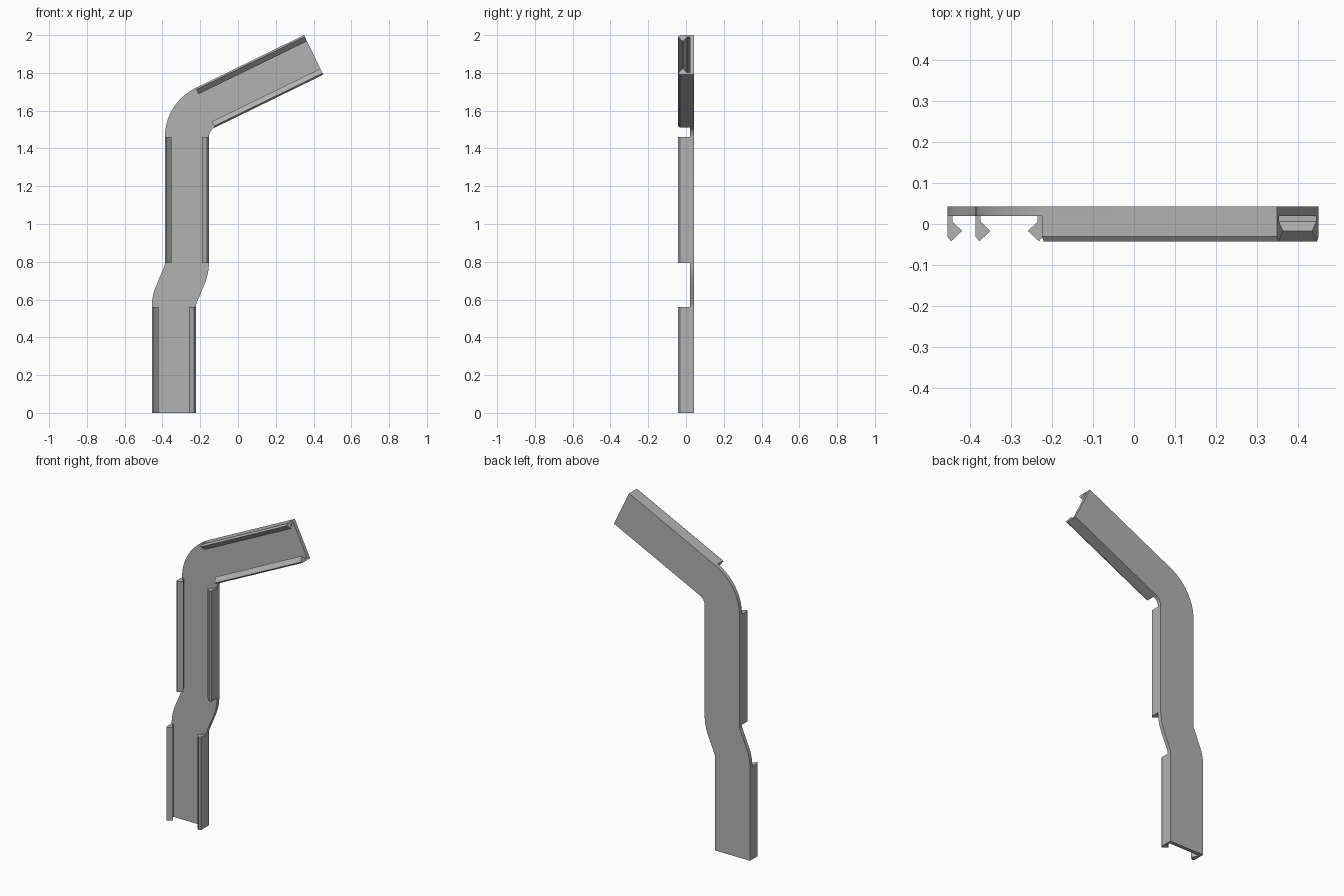
import bpy, bmesh
from math import sin, cos, radians

cube = bpy.data.objects.get("Cube")
if cube:
    bpy.data.objects.remove(cube, do_unlink=True)

grey = bpy.data.materials.new("plain grey")
grey.use_nodes = True
colour = (0.45, 0.45, 0.45, 1)
grey.diffuse_color = colour
grey.node_tree.nodes["Principled BSDF"].inputs["Base Color"].default_value = colour

HALF = 0.1165       # half the channel width
BACK, FACE, FRONT = 0.0425, 0.02, -0.0425
BEND = 0.1725       # centreline radius of every bend


def sweep(name, profile, frames):
    """Sweep a (sideways, y) profile through (x, z, heading) frames."""
    bm = bmesh.new()
    rings = [[bm.verts.new((x + u * cos(a), y, z - u * sin(a))) for u, y in profile]
             for x, z, a in frames]
    n = len(profile)
    for r, s in zip(rings, rings[1:]):
        for i in range(n):
            j = (i + 1) % n
            bm.faces.new((r[i], r[j], s[j], s[i]))
    bm.faces.new(rings[0])
    bm.faces.new(rings[-1])
    bmesh.ops.recalc_face_normals(bm, faces=bm.faces)
    mesh = bpy.data.meshes.new(name)
    bm.to_mesh(mesh)
    bm.free()
    mesh.materials.append(grey)
    obj = bpy.data.objects.new(name, mesh)
    bpy.context.collection.objects.link(obj)
    bpy.ops.object.select_all(action="DESELECT")
    obj.select_set(True)
    bpy.context.view_layer.objects.active = obj
    bpy.ops.object.shade_smooth_by_angle(angle=radians(20))


path = [(-0.34, 0.0, 0.0)]


def straight(length):
    x, z, a = path[-1]
    path.append((x + length * sin(a), z + length * cos(a), a))
    return path[-2:]


def bend(degrees, steps):
    """Turn right for positive angles, left for negative ones."""
    x, z, a = path[-1]
    side = 1 if degrees > 0 else -1
    cx, cz = x + side * BEND * cos(a), z - side * BEND * sin(a)
    for i in range(1, steps + 1):
        b = a + radians(degrees) * i / steps
        path.append((cx - side * BEND * cos(b), cz + side * BEND * sin(b), b))


# Route of the channel
lower = straight(0.56)
bend(23, 8)
straight(0.107)
bend(-23, 8)
middle = straight(1.46 - path[-1][1])
bend(64, 16)
upper = straight(0.639)

# Back plate along the whole route
sweep("back_plate", [(-HALF, BACK), (HALF, BACK), (HALF, FACE), (-HALF, FACE)], path)

# Hooked lips on both edges of each straight run
lip = [(HALF, FACE), (HALF, -0.031), (HALF - 0.009, FRONT), (HALF - 0.036, -0.017),
       (HALF - 0.012, 0.006), (HALF - 0.012, FACE)]
for run, frames in (("lower", lower), ("middle", middle), ("upper", upper)):
    for side, sign in (("left", 1), ("right", -1)):
        sweep(f"{run}_{side}_lip", [(sign * u, y) for u, y in lip], frames)
